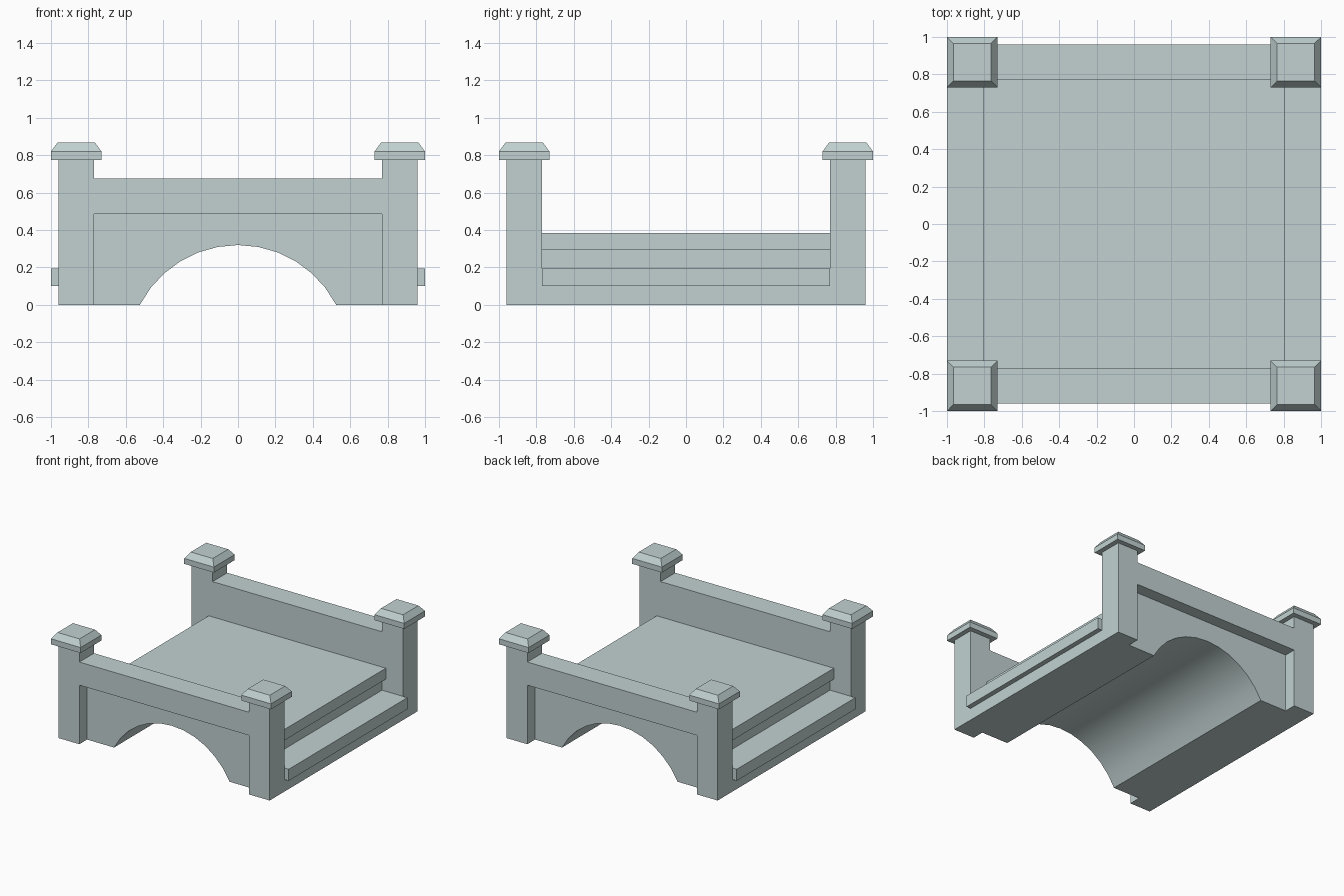
import bpy, bmesh, math

cube = bpy.data.objects.get("Cube")
if cube:
    bpy.data.objects.remove(cube, do_unlink=True)

stone = bpy.data.materials.new("pale grey stone")
stone.use_nodes = True
STONE = (0.54, 0.64, 0.64, 1)
stone.diffuse_color = STONE
stone.node_tree.nodes["Principled BSDF"].inputs["Base Color"].default_value = STONE


def make_object(name, bm):
    bmesh.ops.recalc_face_normals(bm, faces=bm.faces)
    mesh = bpy.data.meshes.new(name)
    bm.to_mesh(mesh)
    bm.free()
    mesh.materials.append(stone)
    obj = bpy.data.objects.new(name, mesh)
    bpy.context.collection.objects.link(obj)
    bpy.ops.object.select_all(action='DESELECT')
    obj.select_set(True)
    bpy.context.view_layer.objects.active = obj
    bpy.ops.object.shade_smooth_by_angle(angle=math.radians(25))
    return obj


def extrude_profile(name, points, y0, y1):
    """Extrude an outline in x and z from y0 to y1."""
    bm = bmesh.new()
    face = bm.faces.new([bm.verts.new((x, y0, z)) for x, z in points])
    result = bmesh.ops.extrude_face_region(bm, geom=[face])
    moved = [v for v in result["geom"] if isinstance(v, bmesh.types.BMVert)]
    bmesh.ops.translate(bm, verts=moved, vec=(0, y1 - y0, 0))
    return make_object(name, bm)


def mirrored(half):
    """Complete an outline from its right half."""
    return half + [(-x, z) for x, z in reversed(half)]


# Shared arch outline, from left foot to right foot
HALF_SPAN, RISE, STEPS = 0.525, 0.32, 12
radius = (HALF_SPAN ** 2 + RISE ** 2) / (2 * RISE)
sweep = math.asin(HALF_SPAN / radius)
angles = [sweep * (2 * i / STEPS - 1) for i in range(STEPS + 1)]
arch = [(radius * math.sin(a), RISE - radius + radius * math.cos(a)) for a in angles]

INNER, OUTER, WALL = 0.77, 0.96, 0.86

# Deck, riser, protruding step and base above the vault
deck_side = [(OUTER, 0), (OUTER, 0.1), (1, 0.1), (1, 0.195), (INNER, 0.195),
             (INNER, 0.295), (0.805, 0.295), (0.805, 0.385)]
extrude_profile("stepped_deck", arch + mirrored(deck_side), -INNER, INNER)

# Posts joined by a rail
parapet = mirrored([(INNER, 0.485), (INNER, 0), (OUTER, 0), (OUTER, 0.775),
                    (INNER, 0.775), (INNER, 0.675)])
# Recessed wall around the arch
wall = arch + mirrored([(INNER, 0), (INNER, 0.485)])

for side, s in (("front", -1), ("back", 1)):
    extrude_profile(side + "_parapet", parapet, s * INNER, s * OUTER)
    extrude_profile(side + "_arch_wall", wall, s * INNER, s * WALL)

    # Bevelled post caps
    for hand, h in (("left", 1), ("right", -1)):
        bm = bmesh.new()
        rings = []
        for size, z in ((0.135, 0.775), (0.135, 0.82), (0.1, 0.868)):
            rings.append([bm.verts.new((h * 0.865 + dx * size, s * 0.865 + dy * size, z))
                          for dx, dy in ((-1, -1), (1, -1), (1, 1), (-1, 1))])
        bm.faces.new(rings[0])
        bm.faces.new(rings[-1])
        for low, high in zip(rings, rings[1:]):
            for i in range(4):
                j = (i + 1) % 4
                bm.faces.new((low[i], low[j], high[j], high[i]))
        make_object(f"{side}_{hand}_post_cap", bm)
